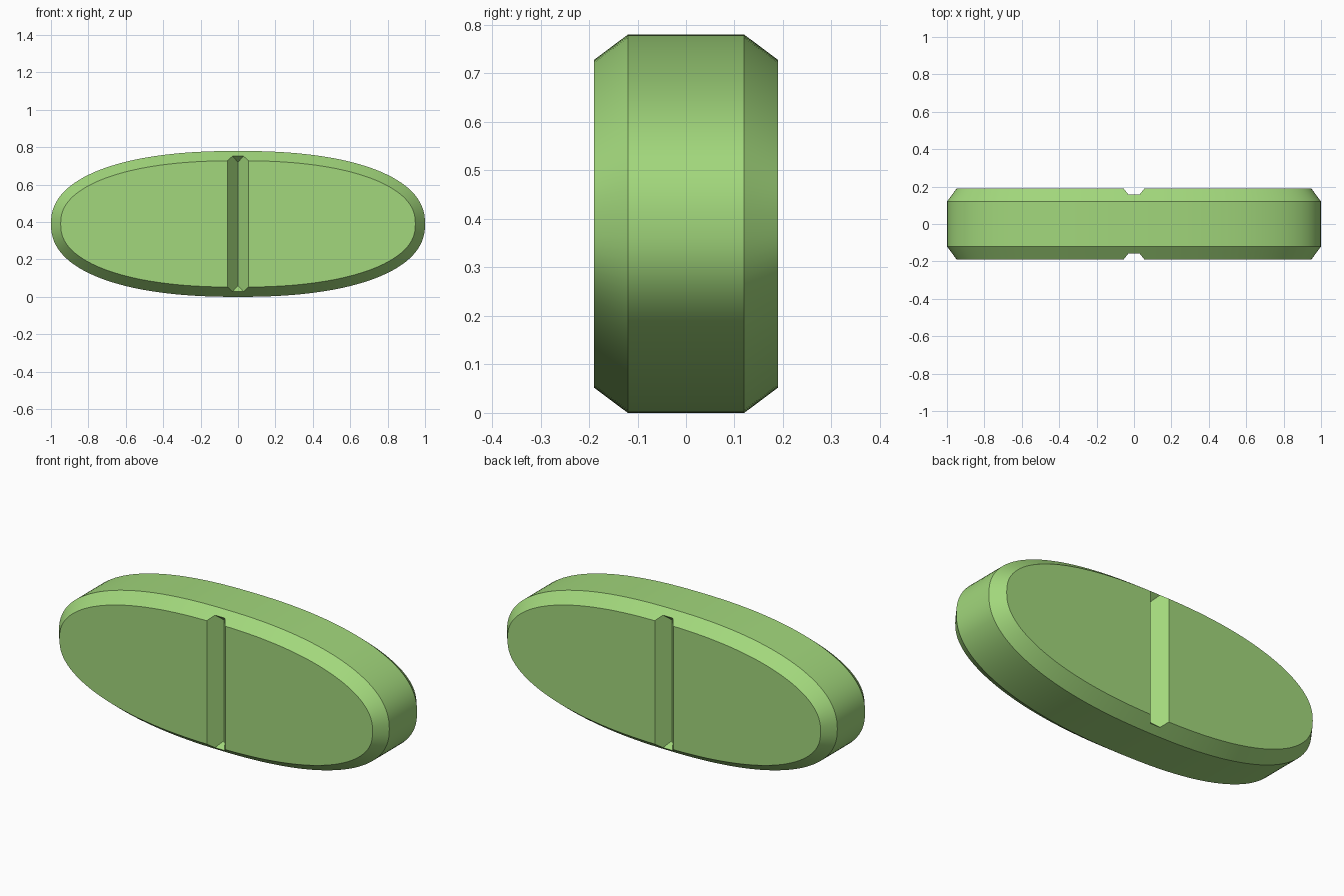
import bpy, bmesh, math
from mathutils import Vector

if "Cube" in bpy.data.objects:
    bpy.data.objects.remove(bpy.data.objects["Cube"])

A, B, N, CZ = 1.0, 0.39, 2.3, 0.39
SEG = 128


def outline(inset):
    """Superellipse in XZ, moved inwards along its normal."""
    pts = []
    for i in range(SEG):
        t = 2 * math.pi * i / SEG
        c, s = math.cos(t), math.sin(t)
        x = math.copysign(abs(c) ** (2 / N), c) * A
        z = math.copysign(abs(s) ** (2 / N), s) * B
        n = Vector((math.copysign(abs(x / A) ** (N - 1) / A, x),
                    math.copysign(abs(z / B) ** (N - 1) / B, z))).normalized()
        pts.append((x - n.x * inset, z - n.y * inset + CZ))
    return pts


def finish(name, bm):
    bmesh.ops.recalc_face_normals(bm, faces=bm.faces)
    me = bpy.data.meshes.new(name)
    bm.to_mesh(me)
    bm.free()
    ob = bpy.data.objects.new(name, me)
    bpy.context.collection.objects.link(ob)
    return ob


# Tablet body: outline with chamfered rims front and back
bm = bmesh.new()
rings = [[bm.verts.new((x, y, z)) for x, z in outline(inset)]
         for y, inset in ((-0.19, 0.052), (-0.12, 0), (0.12, 0), (0.19, 0.052))]
for r0, r1 in zip(rings, rings[1:]):
    for i in range(SEG):
        j = (i + 1) % SEG
        bm.faces.new((r0[i], r0[j], r1[j], r1[i]))
bm.faces.new(rings[0])
bm.faces.new(rings[-1])
body = finish("tablet", bm)

# Score line on each face: V groove with sloped ends
for side, label in ((-1, "front"), (1, "back")):
    bm = bmesh.new()
    for z in (-1, 1):
        bm.verts.new((0, side * 0.12, CZ + z * 0.33))
        for x in (-1, 1):
            bm.verts.new((x * 0.112, side * 0.26, CZ + z * 0.4525))
    bmesh.ops.convex_hull(bm, input=bm.verts)
    cutter = finish(label + "_groove_cutter", bm)
    cutter.hide_render = True
    cutter.hide_set(True)
    mod = body.modifiers.new(label + "_groove", 'BOOLEAN')
    mod.operation = 'DIFFERENCE'
    mod.solver = 'EXACT'
    mod.object = cutter

# Apply the grooves, then shade
bpy.context.view_layer.objects.active = body
body.select_set(True)
for mod in list(body.modifiers):
    bpy.ops.object.modifier_apply(modifier=mod.name)
for ob in list(bpy.data.objects):
    if ob is not body:
        bpy.data.objects.remove(ob)
bpy.ops.object.shade_smooth_by_angle(angle=math.radians(28))

mat = bpy.data.materials.new("green")
mat.diffuse_color = (0.36, 0.68, 0.2, 1)
mat.use_nodes = True
mat.node_tree.nodes["Principled BSDF"].inputs["Base Color"].default_value = mat.diffuse_color
body.data.materials.clear()
body.data.materials.append(mat)
